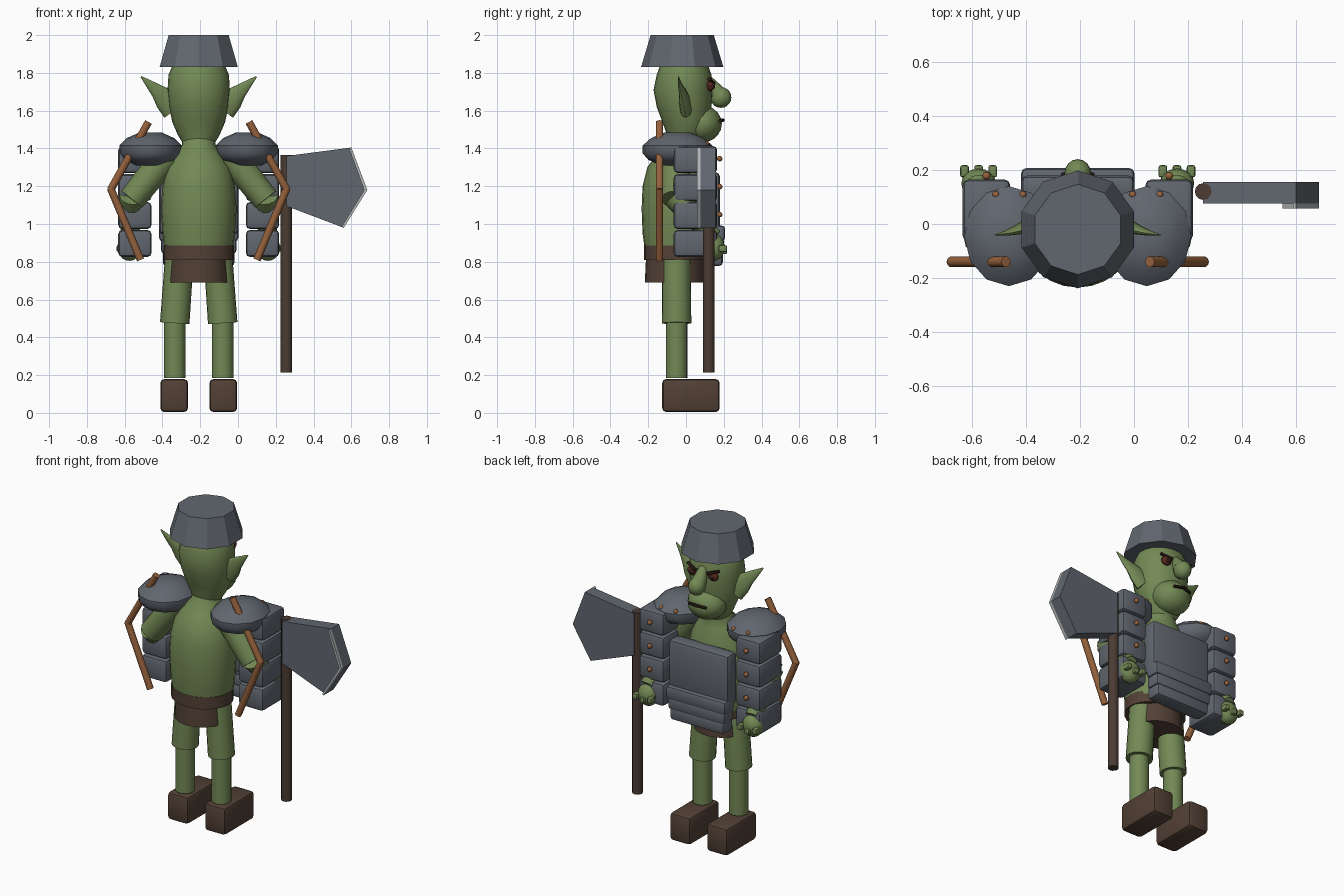
import bpy, bmesh, math
from mathutils import Vector, Matrix

cube = bpy.data.objects.get("Cube")
if cube:
    bpy.data.objects.remove(cube, do_unlink=True)

CX = -0.208  # body centre line


def material(name, rgb):
    m = bpy.data.materials.new(name)
    m.use_nodes = True
    m.diffuse_color = (*rgb, 1)
    bsdf = m.node_tree.nodes["Principled BSDF"]
    bsdf.inputs["Base Color"].default_value = (*rgb, 1)
    bsdf.inputs["Roughness"].default_value = 0.7
    return m


skin = material("green skin", (0.17, 0.25, 0.09))
steel = material("grey steel", (0.12, 0.135, 0.16))
edge_steel = material("light blade edge", (0.45, 0.47, 0.48))
leather = material("brown leather", (0.085, 0.052, 0.036))
wood = material("dark wood", (0.07, 0.045, 0.033))
copper = material("copper brown", (0.3, 0.12, 0.045))
eye_red = material("dark red eye", (0.09, 0.02, 0.012))
dark = material("mouth dark", (0.03, 0.016, 0.012))


def finish(name, bm, mat, smooth=True):
    bmesh.ops.recalc_face_normals(bm, faces=bm.faces)
    me = bpy.data.meshes.new(name)
    bm.to_mesh(me)
    bm.free()
    ob = bpy.data.objects.new(name, me)
    bpy.context.collection.objects.link(ob)
    me.materials.append(mat)
    if smooth:
        bpy.ops.object.select_all(action='DESELECT')
        ob.select_set(True)
        bpy.context.view_layer.objects.active = ob
        bpy.ops.object.shade_smooth_by_angle(angle=math.radians(40))
    return ob


def skin_rings(bm, rings):
    rows = [[bm.verts.new(p) for p in ring] for ring in rings]
    n = len(rows[0])
    for a, b in zip(rows, rows[1:]):
        for i in range(n):
            bm.faces.new((a[i], a[(i + 1) % n], b[(i + 1) % n], b[i]))
    bm.faces.new(rows[0])
    bm.faces.new(rows[-1])


def loft(name, rings, mat, x=CX, n=24, smooth=True):
    """Stacked ellipses given as (z, y centre, x radius, y radius)."""
    bm = bmesh.new()
    angles = [math.pi / 2 + 2 * math.pi * i / n for i in range(n)]
    skin_rings(bm, [[(x + rx * math.cos(a), y + ry * math.sin(a), z) for a in angles]
                    for z, y, rx, ry in rings])
    return finish(name, bm, mat, smooth)


def tube(name, points, radii, mat, n=14, squash=1.0):
    """Round tube through points; squash flattens it along y."""
    pts = [Vector(p) for p in points]
    rings = []
    for i, (p, r) in enumerate(zip(pts, radii)):
        d = (pts[min(i + 1, len(pts) - 1)] - pts[max(i - 1, 0)]).normalized()
        u = d.cross(Vector((0, 1, 0))).normalized()
        v = u.cross(d)
        angles = [2 * math.pi * k / n for k in range(n)]
        rings.append([p + r * (u * math.cos(a) + v * squash * math.sin(a)) for a in angles])
    bm = bmesh.new()
    skin_rings(bm, rings)
    return finish(name, bm, mat)


def box(name, centre, size, mat, bevel=0.02):
    bm = bmesh.new()
    bmesh.ops.create_cube(bm, size=1, matrix=Matrix.LocRotScale(centre, None, size))
    if bevel:
        bmesh.ops.bevel(bm, geom=bm.edges[:], offset=bevel, segments=2, profile=0.5, affect='EDGES')
    return finish(name, bm, mat)


def ball(name, centre, radii, mat, seg=16, rings=10):
    bm = bmesh.new()
    bmesh.ops.create_uvsphere(bm, u_segments=seg, v_segments=rings, radius=1,
                              matrix=Matrix.LocRotScale(centre, None, radii))
    return finish(name, bm, mat)


def prism(name, outline, y0, y1, mat):
    bm = bmesh.new()
    skin_rings(bm, [[(x, y, z) for x, z in outline] for y in (y0, y1)])
    return finish(name, bm, mat, False)


# Helmet
loft("helmet", [(1.83, -0.02, 0.218, 0.218), (2.0, -0.02, 0.167, 0.167)], steel, n=10, smooth=False)

# Head
loft("head", [(1.42, -0.01, 0.08, 0.08), (1.47, 0.0, 0.11, 0.1), (1.54, 0.0, 0.14, 0.125),
              (1.62, -0.01, 0.157, 0.145), (1.71, -0.015, 0.165, 0.157),
              (1.79, -0.01, 0.16, 0.145), (1.86, -0.01, 0.13, 0.12)], skin)
ball("jaw", (CX, 0.08, 1.53), (0.12, 0.11, 0.1), skin)
ball("nose", (CX, 0.185, 1.67), (0.05, 0.055, 0.055), skin)
tube("nose_bridge", [(CX, 0.11, 1.77), (CX, 0.17, 1.69)], [0.025, 0.045], skin)
tube("mouth", [(CX - 0.06, 0.18, 1.545), (CX, 0.195, 1.55), (CX + 0.06, 0.18, 1.545)],
     [0.009, 0.01, 0.009], dark, n=8)

# Torso and neck
loft("torso", [(0.84, -0.055, 0.178, 0.16), (0.95, -0.055, 0.192, 0.175), (1.08, -0.055, 0.2, 0.18),
               (1.2, -0.055, 0.192, 0.175), (1.3, -0.05, 0.17, 0.155), (1.37, -0.035, 0.125, 0.12),
               (1.42, -0.02, 0.088, 0.09), (1.48, 0.0, 0.085, 0.085)], skin)
loft("belt", [(0.81, -0.06, 0.187, 0.162), (0.885, -0.06, 0.187, 0.162)], leather)
loft("waist_cloth", [(0.69, -0.06, 0.162, 0.158), (0.815, -0.06, 0.152, 0.152)], leather)

# Chest plate with overlapping lower bands
box("chest_plate", (CX, 0.13, 1.11), (0.42, 0.1, 0.33), steel, 0.025)
for i in range(3):
    box(f"chest_band_{i + 1}", (CX, 0.145 + 0.006 * (2 - i), 0.95 - i * 0.065),
        (0.42 - 0.02 * i, 0.1, 0.085), steel, 0.02)

for s, side in ((1, "left"), (-1, "right")):
    def at(x, y, z):
        return (CX + s * x, y, z)

    # Face details and ear
    ball(f"{side}_eye", at(0.073, 0.128, 1.73), (0.034, 0.022, 0.028), eye_red, 12, 8)
    ball(f"{side}_pupil", at(0.073, 0.146, 1.728), (0.014, 0.008, 0.015), dark, 8, 6)
    tube(f"{side}_brow", [at(0.04, 0.145, 1.745), at(0.11, 0.122, 1.768)], [0.011, 0.009], dark, 8)
    tube(f"{side}_ear", [at(0.13, 0.0, 1.61), at(0.175, -0.01, 1.66), at(0.215, -0.02, 1.7),
                         at(0.26, -0.033, 1.74), at(0.305, -0.04, 1.78)],
         [0.07, 0.062, 0.04, 0.022, 0.004], skin, squash=0.45)

    # Leg and boot
    tube(f"{side}_thigh", [at(0.127, -0.05, 0.475), at(0.1, -0.05, 0.86)], [0.078, 0.076], skin, 20)
    tube(f"{side}_shin", [at(0.127, -0.05, 0.185), at(0.127, -0.05, 0.48)], [0.057, 0.057], skin, 20)
    box(f"{side}_boot", at(0.13, 0.026, 0.092), (0.147, 0.305, 0.175), leather, 0.022)

    # Arm and hand
    tube(f"{side}_upper_arm", [at(0.17, -0.05, 1.36), at(0.355, -0.06, 1.13)], [0.08, 0.07], skin)
    tube(f"{side}_forearm", [at(0.35, -0.06, 1.15), at(0.36, 0.05, 1.03), at(0.367, 0.15, 0.93)],
         [0.07, 0.06, 0.045], skin)
    ball(f"{side}_palm", at(0.367, 0.15, 0.875), (0.064, 0.055, 0.07), skin)
    for k in (-1, 0, 1):
        box(f"{side}_finger_{k + 2}", at(0.367 + 0.052 * k, 0.195, 0.87 - 0.012 * (k == 0)),
            (0.032, 0.045, 0.035), skin, 0.008)

    # Arm guard: four stacked plates with rivets
    for k in range(4):
        box(f"{side}_arm_plate_{k + 1}", at(0.338, 0.05, 0.897 + k * 0.148),
            (0.176, 0.23, 0.143), steel, 0.022)
    for k in range(3):
        ball(f"{side}_arm_rivet_{k + 1}", at(0.338, 0.178, 1.05 + k * 0.148), (0.015,) * 3, copper, 10, 6)

    # Shoulder pad
    loft(f"{side}_shoulder_pad",
         [(1.31, -0.045, 0.08, 0.09), (1.34, -0.045, 0.14, 0.155), (1.375, -0.045, 0.165, 0.185),
          (1.415, -0.045, 0.165, 0.185), (1.455, -0.045, 0.125, 0.14), (1.484, -0.045, 0.06, 0.07)],
         steel, x=CX + s * 0.255, n=12)
    for x in (0.203, 0.303):
        ball(f"{side}_pad_rivet", at(x, 0.108, 1.425), (0.014,) * 3, copper, 10, 6)

    # Back sticks
    tube(f"{side}_upper_stick", [at(0.266, -0.14, 1.54), at(0.467, -0.14, 1.18)], [0.02, 0.02], copper, 10)
    tube(f"{side}_lower_stick", [at(0.467, -0.14, 1.19), at(0.308, -0.14, 0.81)], [0.02, 0.02], copper, 10)

# Axe
tube("axe_handle", [(0.256, 0.12, 0.215), (0.256, 0.12, 1.365)], [0.031, 0.031], wood, 12)
top, tip, low = (0.6, 1.405), (0.685, 1.18), (0.56, 0.98)
prism("axe_head", [(0.256, 1.36), top, tip, low, (0.256, 1.095)], 0.076, 0.155, steel)
prism("axe_edge", [top, tip, low, (0.55, 0.988), (0.668, 1.18), (0.588, 1.4)], 0.057, 0.076, edge_steel)
